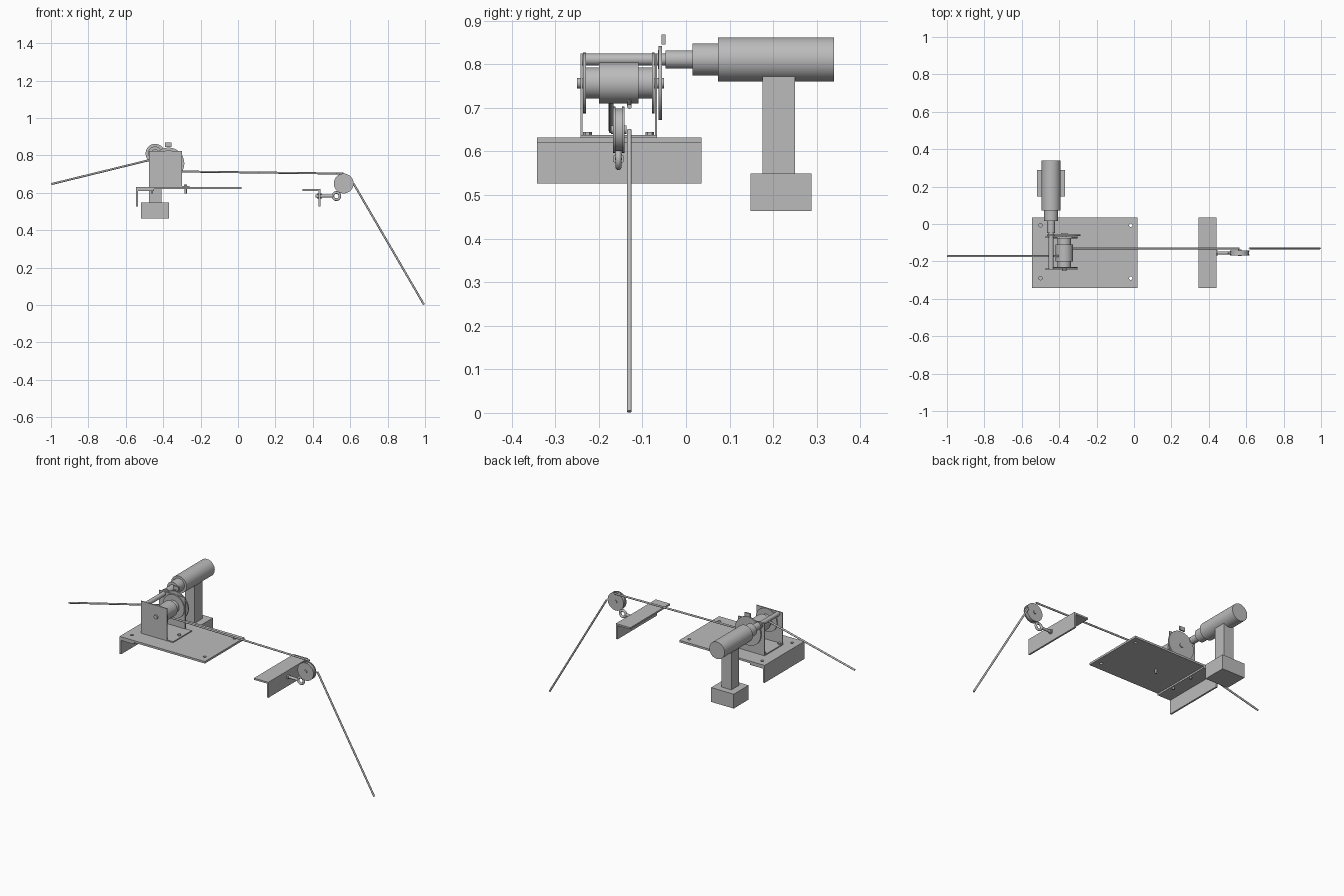
import bpy
import math
from mathutils import Vector

cube = bpy.data.objects.get("Cube")
if cube:
    bpy.data.objects.remove(cube, do_unlink=True)

steel = bpy.data.materials.new("plain_grey")
steel.use_nodes = True
GREY = (0.5, 0.5, 0.5, 1)
steel.diffuse_color = GREY
steel.node_tree.nodes["Principled BSDF"].inputs["Base Color"].default_value = GREY


def finish(name, smooth=True):
    ob = bpy.context.object
    ob.name = name
    ob.data.materials.clear()
    ob.data.materials.append(steel)
    if smooth:
        bpy.ops.object.shade_smooth_by_angle(angle=math.radians(35))
    return ob


def box(name, x, y, z):
    """Box from its (low, high) extents on each axis."""
    lo, hi = Vector((x[0], y[0], z[0])), Vector((x[1], y[1], z[1]))
    bpy.ops.mesh.primitive_cube_add(size=1, location=(lo + hi) / 2)
    bpy.context.object.scale = hi - lo
    bpy.ops.object.transform_apply(location=False, rotation=False, scale=True)
    return finish(name, False)


def rod(name, a, b, r, sides=32):
    """Cylinder between two points."""
    a, b = Vector(a), Vector(b)
    bpy.ops.mesh.primitive_cylinder_add(vertices=sides, radius=r, depth=(b - a).length,
                                        location=(a + b) / 2)
    ob = bpy.context.object
    ob.rotation_euler = (b - a).to_track_quat('Z', 'Y').to_euler()
    return finish(name, sides > 6)


def turned(name, x, z, steps):
    """Coaxial cylinders along y, each given as (start, end, radius)."""
    for i, (y0, y1, r) in enumerate(steps):
        rod(f"{name}_{i + 1}", (x, y0, z), (x, y1, z), r)


# Base plate with corner holes
BACK, FRONT = 0.035, -0.342
plate = box("base_plate", (-0.545, 0.02), (FRONT, BACK), (0.62, 0.632))
for x in (-0.5, -0.017):
    for y in (-0.29, -0.007):
        cutter = rod("hole_cutter", (x, y, 0.6), (x, y, 0.66), 0.009, 20)
        cutter.hide_render = True
        mod = plate.modifiers.new("hole", 'BOOLEAN')
        mod.object = cutter
        bpy.context.view_layer.objects.active = plate
        bpy.ops.object.modifier_apply(modifier=mod.name)
        bpy.data.objects.remove(cutter, do_unlink=True)

# Two angle irons facing away from each other
for name, edge, inward in (("left_angle", 0.44, -1), ("right_angle", -0.545, 1)):
    box(name + "_top", sorted((edge, edge + inward * 0.095)), (FRONT, BACK), (0.61, 0.62))
    box(name + "_leg", sorted((edge, edge + inward * 0.01)), (FRONT, BACK), (0.527, 0.61))

# Winch frame: floor, two cheeks, three bolts
box("frame_floor", (-0.475, -0.26), (-0.242, -0.066), (0.632, 0.638))
for name, y in (("front_cheek", -0.242), ("back_cheek", -0.071)):
    box(name, (-0.475, -0.3), (y, y + 0.005), (0.638, 0.825))
for x, y in ((-0.46, -0.226), (-0.46, -0.083), (-0.28, -0.155)):
    rod("frame_bolt", (x, y, 0.597), (x, y, 0.638), 0.006, 16)
    rod("frame_bolt_head", (x, y, 0.638), (x, y, 0.645), 0.01, 6)

# Drum with flanges, rope winding and the large gear
turned("drum", -0.372, 0.757, [
    (-0.25, -0.05, 0.012), (-0.236, -0.229, 0.07), (-0.229, -0.078, 0.036),
    (-0.2, -0.109, 0.047), (-0.078, -0.072, 0.07)])
rod("large_gear", (-0.372, -0.063, 0.757), (-0.372, -0.055, 0.757), 0.085, 48)
box("pawl", (-0.39, -0.355), (-0.056, -0.047), (0.846, 0.868))

# Pinion shaft and power drill
DX, DZ = -0.443, 0.811
turned("pinion_shaft", DX, DZ, [(-0.238, -0.047, 0.0135), (-0.064, -0.055, 0.022)])
turned("drill", DX, DZ, [(-0.047, 0.015, 0.021), (0.015, 0.073, 0.037), (0.073, 0.34, 0.051)])
box("drill_handle", (DX - 0.033, DX + 0.033), (0.176, 0.25), (0.549, 0.775))
box("drill_battery", (DX - 0.075, DX + 0.075), (0.148, 0.288), (0.463, 0.549))

# Grooved pulley
PX, PZ = 0.565, 0.65
turned("pulley", PX, PZ, [(-0.168, -0.162, 0.053), (-0.162, -0.147, 0.049),
                          (-0.147, -0.141, 0.053), (-0.172, -0.136, 0.01)])

# Eye bolt holding the pulley to the left angle
EY, EZ = -0.155, 0.583
rod("eye_bolt_shank", (0.415, EY, EZ), (0.508, EY, EZ), 0.008, 16)
for x in (0.422, 0.44):
    rod("eye_bolt_nut", (x, EY, EZ), (x + 0.008, EY, EZ), 0.014, 6)
bpy.ops.mesh.primitive_torus_add(location=(0.526, EY, EZ), rotation=(math.pi / 2, 0, 0),
                                 major_radius=0.019, minor_radius=0.007,
                                 major_segments=32, minor_segments=12)
finish("eye_bolt_ring")

# Rope runs
ROPE = 0.0053
rod("load_rope", (-0.998, -0.172, 0.647), (-0.405, -0.172, 0.792), ROPE, 16)
rod("drum_to_pulley_rope", (-0.372, -0.13, 0.715), (PX, -0.13, 0.703), ROPE, 16)
rod("hanging_rope", (0.618, -0.13, 0.649), (0.994, -0.13, 0.003), ROPE, 16)
